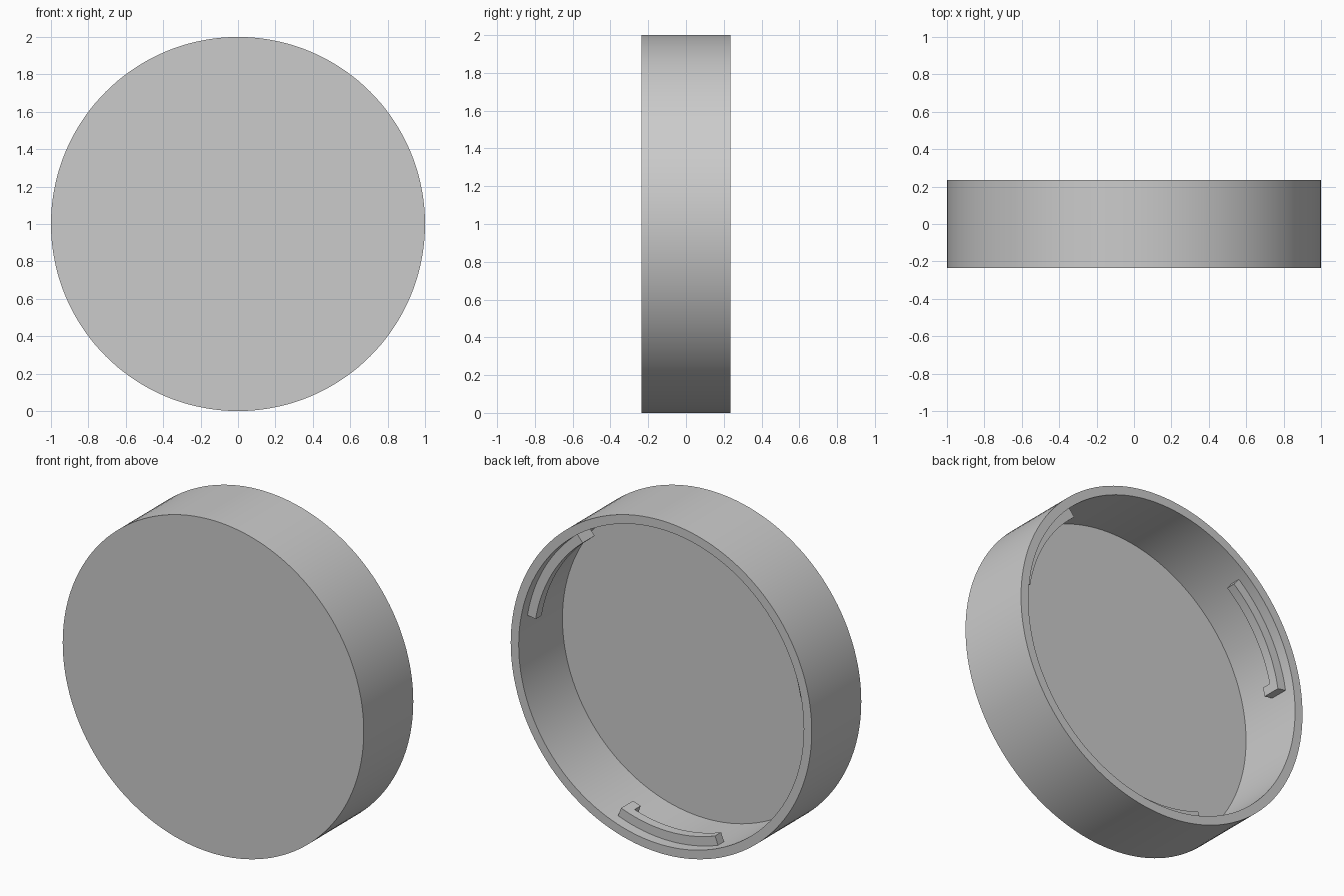
import bpy, bmesh
from math import cos, sin, radians, tau
from mathutils import Matrix, Vector

cube = bpy.data.objects.get("Cube")
if cube:
    bpy.data.objects.remove(cube, do_unlink=True)

HALF = 0.235           # half the depth of the cap
R_OUT, R_IN = 1.0, 0.947
FLOOR_Y = -0.18        # inner face of the closed front
R_LUG = 0.892
CENTRE = Vector((0, 0, 1))

grey = bpy.data.materials.new("plain_grey")
grey.use_nodes = True
colour = (0.6, 0.6, 0.6, 1)
grey.diffuse_color = colour
grey.node_tree.nodes["Principled BSDF"].inputs["Base Color"].default_value = colour


def finish(bm, name):
    """Turn a bmesh into a smooth-shaded object with sharp edges kept."""
    bmesh.ops.recalc_face_normals(bm, faces=bm.faces)
    mesh = bpy.data.meshes.new(name)
    bm.to_mesh(mesh)
    bm.free()
    mesh.materials.append(grey)
    obj = bpy.data.objects.new(name, mesh)
    obj.location = CENTRE
    bpy.context.collection.objects.link(obj)
    bpy.ops.object.select_all(action="DESELECT")
    obj.select_set(True)
    bpy.context.view_layer.objects.active = obj
    bpy.ops.object.shade_smooth_by_angle(angle=radians(30))
    return obj


def make_cap(segments=144):
    """Cup with a closed front and an open back, lathed about the y axis."""
    profile = [(R_OUT, -HALF), (R_OUT, HALF), (R_IN, HALF), (R_IN, FLOOR_Y)]
    bm = bmesh.new()
    rings = [[bm.verts.new((r * cos(tau * i / segments), y, r * sin(tau * i / segments)))
              for i in range(segments)] for r, y in profile]
    for a, b in zip(rings, rings[1:]):
        for i in range(segments):
            j = (i + 1) % segments
            bm.faces.new((a[i], a[j], b[j], b[i]))
    bm.faces.new(rings[0])     # front disc
    bm.faces.new(rings[-1])    # floor
    return finish(bm, "cap_shell")


def make_lug(name, start, sweep=41.0, stop=3.4, steps=24):
    """Curved locking rib with a short stop at one end, seated in the wall."""
    seat = R_IN + 0.01
    rows = (0.17, 0.113, 0.057)
    angles = [start + (sweep - stop) * i / steps for i in range(steps + 1)]
    angles.append(start + sweep)
    bm = bmesh.new()
    grid = [[bm.verts.new((seat * cos(radians(a)), y, seat * sin(radians(a))))
             for y in rows] for a in angles]
    for i in range(steps + 1):
        for k in range(2 if i == steps else 1):
            bm.faces.new((grid[i][k], grid[i + 1][k], grid[i + 1][k + 1], grid[i][k + 1]))
    loose = [v for v in bm.verts if not v.link_faces]
    bmesh.ops.delete(bm, geom=loose, context="VERTS")
    # Thicken toward the axis, keeping the seat face as the back
    outer = list(bm.faces)
    result = bmesh.ops.extrude_face_region(bm, geom=outer, use_keep_orig=True)
    inner = [g for g in result["geom"] if isinstance(g, bmesh.types.BMVert)]
    k = R_LUG / seat
    bmesh.ops.transform(bm, matrix=Matrix.Diagonal((k, 1, k, 1)), verts=inner)
    return finish(bm, name)


make_cap()
for name, start in (("locking_lug_left", 9.5), ("locking_lug_right", 129.5),
                    ("locking_lug_bottom", 249.5)):
    make_lug(name, start)
